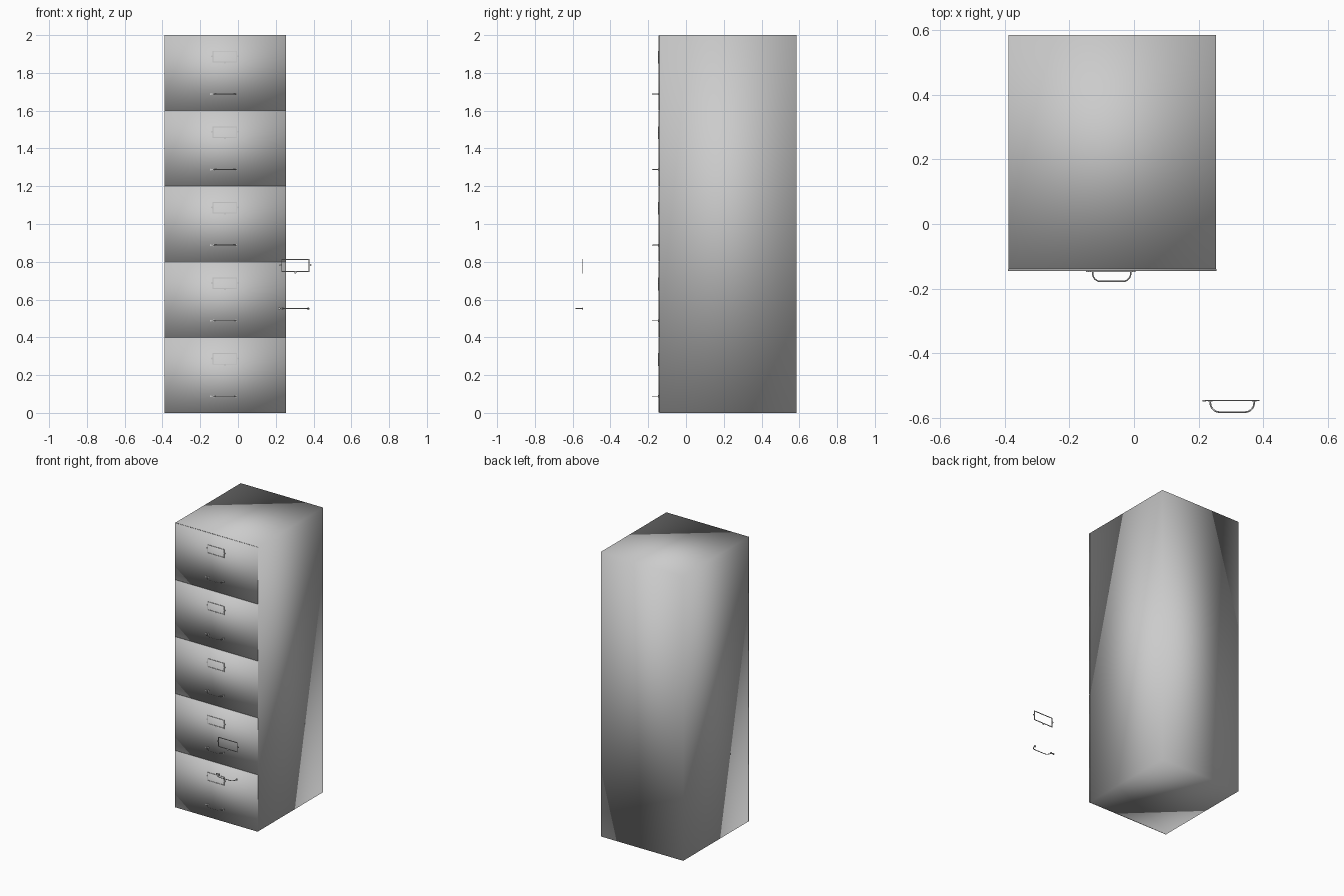
import bpy, bmesh, math
from mathutils import Matrix, Vector

if "Cube" in bpy.data.objects:
    bpy.data.objects.remove(bpy.data.objects["Cube"])


def add_box(bm, x0, x1, y0, y1, z0, z1):
    size = Vector((x1 - x0, y1 - y0, z1 - z0))
    mid = Vector((x0 + x1, y0 + y1, z0 + z1)) / 2
    bmesh.ops.create_cube(bm, size=1, matrix=Matrix.Translation(mid) @ Matrix.Diagonal((*size, 1)))


def add_stud(bm, x, z, r, y0, y1):
    # short round stud with its axis along y
    m = Matrix.Translation((x, (y0 + y1) / 2, z)) @ Matrix.Rotation(math.pi / 2, 4, 'X')
    bmesh.ops.create_cone(bm, cap_ends=True, segments=12, radius1=r, radius2=r,
                          depth=y1 - y0, matrix=m)


def to_mesh(bm, name):
    me = bpy.data.meshes.new(name)
    bm.to_mesh(me)
    bm.free()
    return me


def place(name, data, loc=(0, 0, 0), s=1):
    ob = bpy.data.objects.new(name, data)
    ob.location = loc
    ob.scale = (s, s, s)
    bpy.context.collection.objects.link(ob)
    return ob


# Cabinet body: a plain box with softly blended shading
bm = bmesh.new()
add_box(bm, -0.388, 0.253, -0.14, 0.585, 0, 2)
body = to_mesh(bm, "cabinet_body")
body.shade_smooth()
place("cabinet_body", body)

# Drawer front, shared by all five drawers
bm = bmesh.new()
add_box(bm, -0.39, 0.255, -0.145, -0.14, 0.001, 0.399)
drawer = to_mesh(bm, "drawer_front")
drawer.shade_smooth()

# Label holder: thin rectangular frame with three mounting studs
W, H, T = 0.065, 0.030, 0.004
bm = bmesh.new()
for s in (-1, 1):
    a, b = sorted((s * W, s * (W - T)))
    add_box(bm, a, b, -0.003, 0, -H, H)
    a, b = sorted((s * H, s * (H - T)))
    add_box(bm, -W + T, W - T, -0.003, 0, a, b)
    add_stud(bm, s * 0.0685, 0.002, 0.005, -0.003, 0)
add_stud(bm, 0, -0.032, 0.005, -0.003, 0)
label = to_mesh(bm, "label_holder")

# Handle mounts: a foot at each end and an ear with a screw on the left
bm = bmesh.new()
for x in (-0.059, 0.059):
    add_stud(bm, x, 0, 0.006, -0.004, 0)
add_stud(bm, -0.075, 0, 0.005, -0.004, 0)
add_box(bm, -0.075, -0.059, -0.003, 0, -0.002, 0.002)
mount = to_mesh(bm, "handle_mount")

# Handle grip: U-shaped round bar with rounded corners
R, D, X = 0.025, 0.0328, 0.059
path = [(-X, 0)]
for cx, a0 in ((-X + R, 180), (X - R, 270)):
    for i in range(7):
        a = math.radians(a0 + i * 15)
        path.append((cx + R * math.cos(a), -D + R + R * math.sin(a)))
path.append((X, 0))
grip = bpy.data.curves.new("handle_grip", 'CURVE')
grip.dimensions = '3D'
grip.bevel_depth = 0.0022
grip.bevel_resolution = 2
grip.use_fill_caps = True
sp = grip.splines.new('POLY')
sp.points.add(len(path) - 1)
for p, (x, y) in zip(sp.points, path):
    p.co = (x, y, 0, 1)
sp.use_smooth = True


def hardware(tag, x, y, z, s=1):
    place("label_holder_" + tag, label, (x, y, z), s)
    hz = z - 0.198 * s
    place("handle_mount_" + tag, mount, (x, y, hz), s)
    place("handle_grip_" + tag, grip, (x, y, hz), s)


# Five stacked drawers with their fittings
for i in range(5):
    place(f"drawer_front_{i + 1}", drawer, (0, 0, 0.4 * i))
    hardware(str(i + 1), -0.069, -0.145, 0.286 + 0.4 * i)

# Larger loose set of fittings floating in front
hardware("loose", 0.304, -0.5445, 0.78, 1.15)
